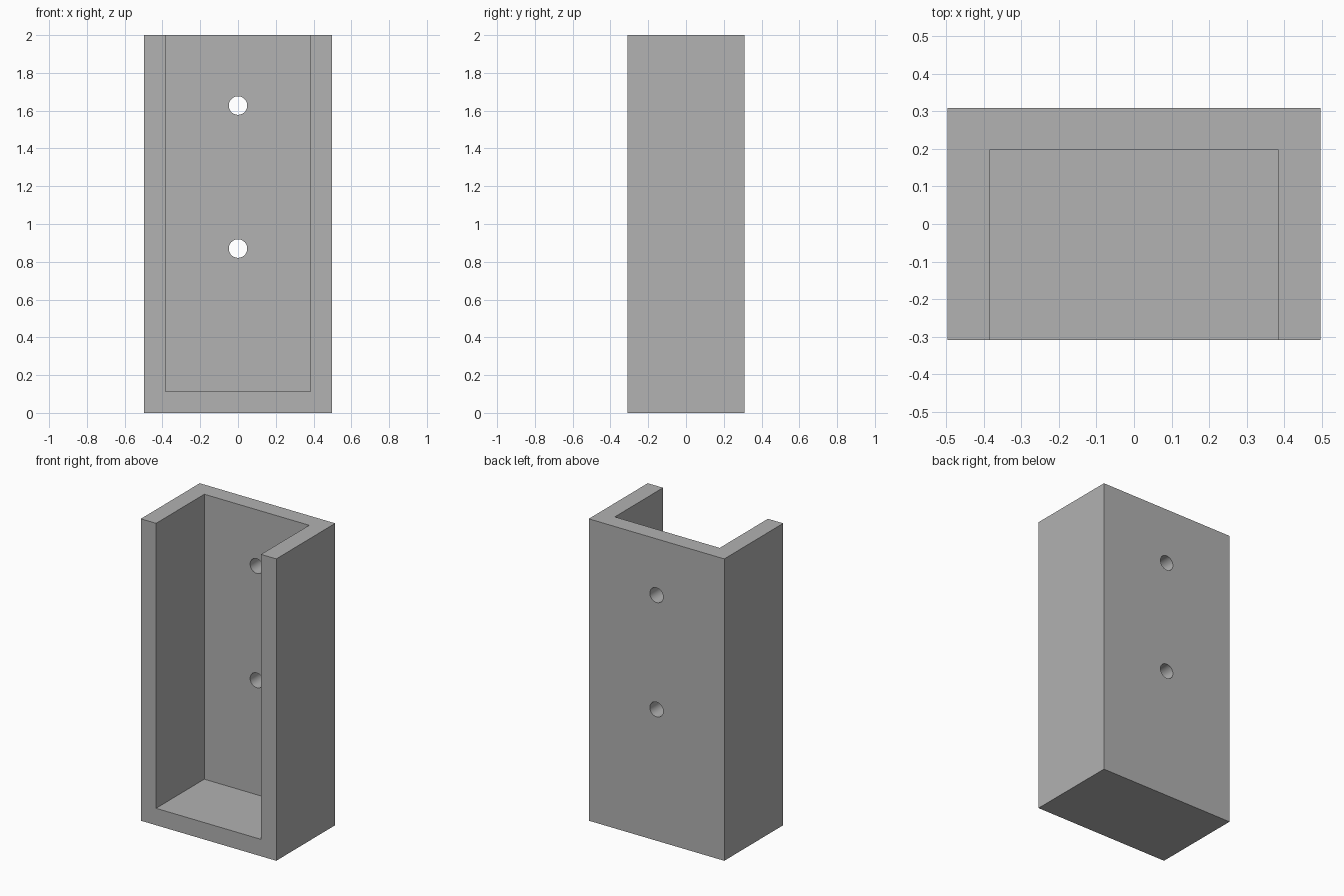
import bpy
import math
from mathutils import Vector

default = bpy.data.objects.get("Cube")
if default:
    bpy.data.objects.remove(default, do_unlink=True)

# Overall sizes
WIDTH, DEPTH, HEIGHT = 0.993, 0.617, 2.0
WALL = 0.112
HOLE_RADIUS = 0.049
HOLE_HEIGHTS = (0.87, 1.627)

grey = bpy.data.materials.new("plain grey")
grey.use_nodes = True
colour = (0.445, 0.445, 0.445, 1)
grey.diffuse_color = colour
grey.node_tree.nodes["Principled BSDF"].inputs["Base Color"].default_value = colour


def box(name, low, high):
    low, high = Vector(low), Vector(high)
    bpy.ops.mesh.primitive_cube_add(size=1, location=(low + high) / 2)
    obj = bpy.context.object
    obj.name = name
    obj.scale = high - low
    bpy.ops.object.transform_apply(location=True, rotation=False, scale=True)
    return obj


def cut(target, cutter):
    mod = target.modifiers.new("cut", 'BOOLEAN')
    mod.operation = 'DIFFERENCE'
    mod.solver = 'EXACT'
    mod.object = cutter
    bpy.ops.object.select_all(action='DESELECT')
    target.select_set(True)
    bpy.context.view_layer.objects.active = target
    bpy.ops.object.modifier_apply(modifier=mod.name)
    bpy.data.objects.remove(cutter, do_unlink=True)


# Wall holder: a block hollowed out through its front and top
x, y = WIDTH / 2, DEPTH / 2
holder = box("wall_holder", (-x, -y, 0), (x, y, HEIGHT))
holder.data.materials.append(grey)
cut(holder, box("pocket_cutter", (WALL - x, -y - 1, WALL), (x - WALL, y - WALL, HEIGHT + 1)))

# Screw holes through the back wall
for z in HOLE_HEIGHTS:
    bpy.ops.mesh.primitive_cylinder_add(
        vertices=48, radius=HOLE_RADIUS, depth=WALL * 3,
        location=(0, y - WALL / 2, z), rotation=(math.pi / 2, 0, 0))
    cut(holder, bpy.context.object)

# Round hole walls, sharp edges elsewhere
bpy.ops.object.shade_smooth_by_angle(angle=math.radians(30))
